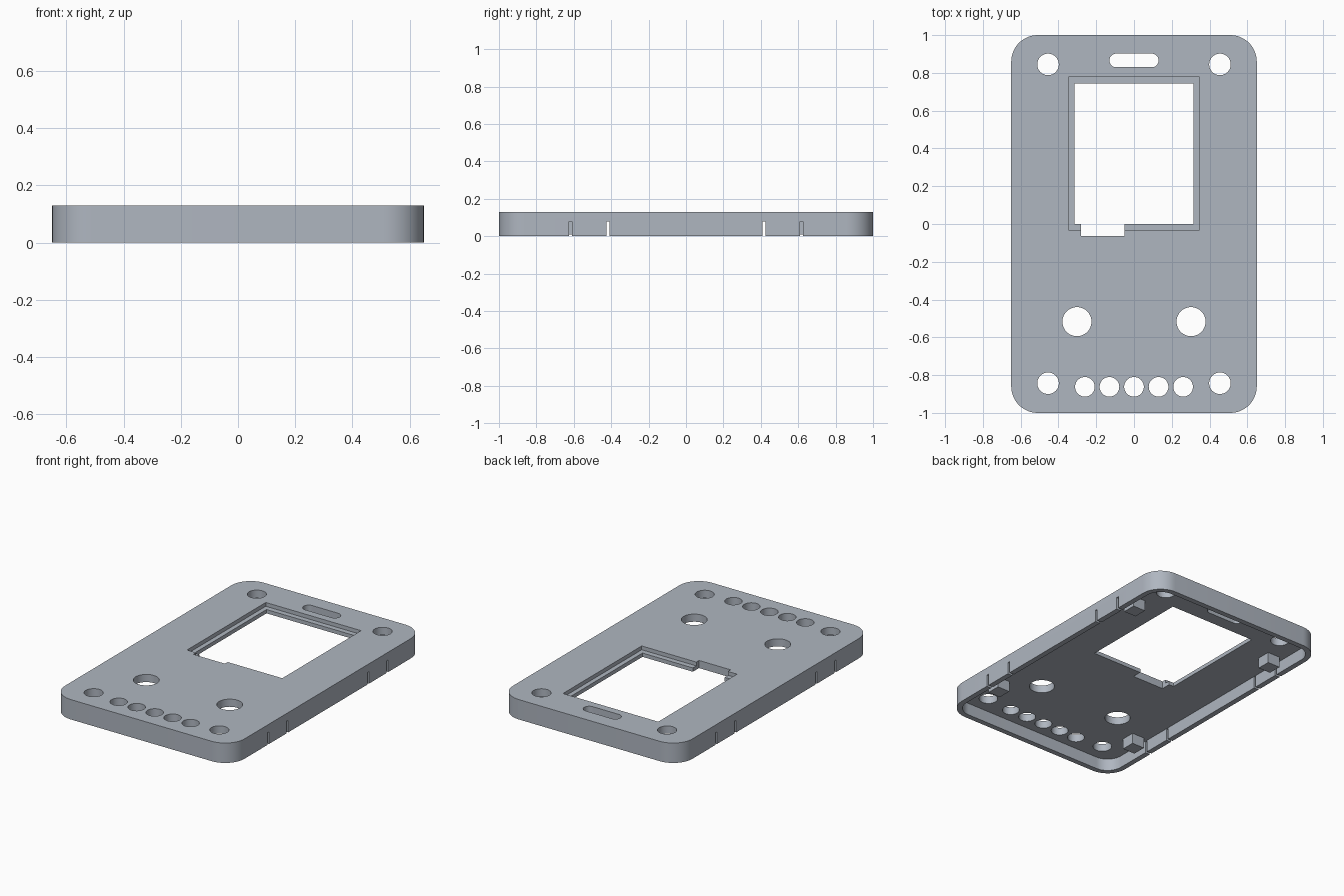
import bpy, bmesh
from math import cos, sin, pi

if "Cube" in bpy.data.objects:
    bpy.data.objects.remove(bpy.data.objects["Cube"], do_unlink=True)

grey = bpy.data.materials.new("blue_grey_plastic")
grey.use_nodes = True
colour = (0.43, 0.47, 0.53, 1)
grey.diffuse_color = colour
grey.node_tree.nodes["Principled BSDF"].inputs["Base Color"].default_value = colour

HEIGHT, CEILING, WALL = 0.13, 0.08, 0.035
HALF_X, HALF_Y, CORNER = 0.65, 1.0, 0.14


def prism(name, x0, x1, y0, y1, z0, z1, r=0.0, steps=12):
    """Upright block with optional rounded vertical corners."""
    pts = []
    for k, (cx, cy) in enumerate([(x1 - r, y1 - r), (x0 + r, y1 - r),
                                  (x0 + r, y0 + r), (x1 - r, y0 + r)]):
        for i in range(steps + 1 if r else 1):
            a = (k + i / steps) * pi / 2
            pts.append((cx + r * cos(a), cy + r * sin(a), z0))
    bm = bmesh.new()
    face = bm.faces.new([bm.verts.new(p) for p in pts])
    top = bmesh.ops.extrude_face_region(bm, geom=[face])["geom"]
    bmesh.ops.translate(bm, vec=(0, 0, z1 - z0),
                        verts=[v for v in top if isinstance(v, bmesh.types.BMVert)])
    bmesh.ops.remove_doubles(bm, verts=bm.verts, dist=1e-5)
    bmesh.ops.recalc_face_normals(bm, faces=bm.faces)
    mesh = bpy.data.meshes.new(name)
    bm.to_mesh(mesh)
    bm.free()
    mesh.materials.append(grey)
    obj = bpy.data.objects.new(name, mesh)
    bpy.context.collection.objects.link(obj)
    return obj


def cylinder(name, x, y, r, z0, z1):
    bm = bmesh.new()
    bmesh.ops.create_cone(bm, cap_ends=True, segments=48, radius1=r, radius2=r, depth=z1 - z0)
    bmesh.ops.translate(bm, vec=(x, y, (z0 + z1) / 2), verts=bm.verts)
    mesh = bpy.data.meshes.new(name)
    bm.to_mesh(mesh)
    bm.free()
    mesh.materials.append(grey)
    obj = bpy.data.objects.new(name, mesh)
    bpy.context.collection.objects.link(obj)
    return obj


# Outer body
cover = prism("cover_shell", -HALF_X, HALF_X, -HALF_Y, HALF_Y, 0, HEIGHT, CORNER)

# Hollow underside
cutters = [prism("hollow", WALL - HALF_X, HALF_X - WALL, WALL - HALF_Y, HALF_Y - WALL,
                 -0.1, CEILING, CORNER - WALL)]

# Screen window, its shallow recess and the cable notch
cutters += [
    prism("screen_recess", -0.345, 0.345, -0.035, 0.78, 0.105, 0.2),
    prism("screen_window", -0.315, 0.315, 0, 0.745, 0.05, 0.21),
    prism("cable_notch", -0.28, -0.05, -0.063, 0.05, 0.04, 0.22),
    prism("top_slot", -0.13, 0.13, 0.83, 0.902, 0.05, 0.2, 0.0355),
]

# Screw holes, large button holes and the row of small holes
for x in (-0.455, 0.455):
    for y in (-0.843, 0.845):
        cutters.append(cylinder("screw_hole", x, y, 0.057, 0.05, 0.2))
for x in (-0.302, 0.302):
    cutters.append(cylinder("button_hole", x, -0.517, 0.077, 0.05, 0.2))
for i in range(-2, 3):
    cutters.append(cylinder("small_hole", i * 0.13, -0.862, 0.052, 0.05, 0.2))

# Slits either side of each flexible side tab
for side in (-1, 1):
    for y in (-0.617, -0.417, 0.417, 0.617):
        x = side * (HALF_X - WALL / 2)
        cutters.append(prism("side_slit", x - 0.03, x + 0.03, y - 0.008, y + 0.008, -0.1, 0.079))

for cutter in cutters:
    cutter.hide_render = True
    mod = cover.modifiers.new(cutter.name, "BOOLEAN")
    mod.operation = "DIFFERENCE"
    mod.solver = "EXACT"
    mod.object = cutter

bpy.ops.object.select_all(action="DESELECT")
bpy.context.view_layer.objects.active = cover
cover.select_set(True)
for mod in list(cover.modifiers):
    bpy.ops.object.modifier_apply(modifier=mod.name)
for cutter in cutters:
    bpy.data.objects.remove(cutter, do_unlink=True)
bpy.ops.object.shade_smooth_by_angle(angle=pi / 6)

# Mounting blocks under the ceiling
for sx, side in ((-1, "right"), (1, "left")):
    for sy, end in ((-1, "front"), (1, "back")):
        x, y = sx * 0.537, sy * 0.645
        prism(f"{end}_{side}_mounting_block", x - 0.045, x + 0.045, y - 0.045, y + 0.045,
              0.01, CEILING + 0.01)
